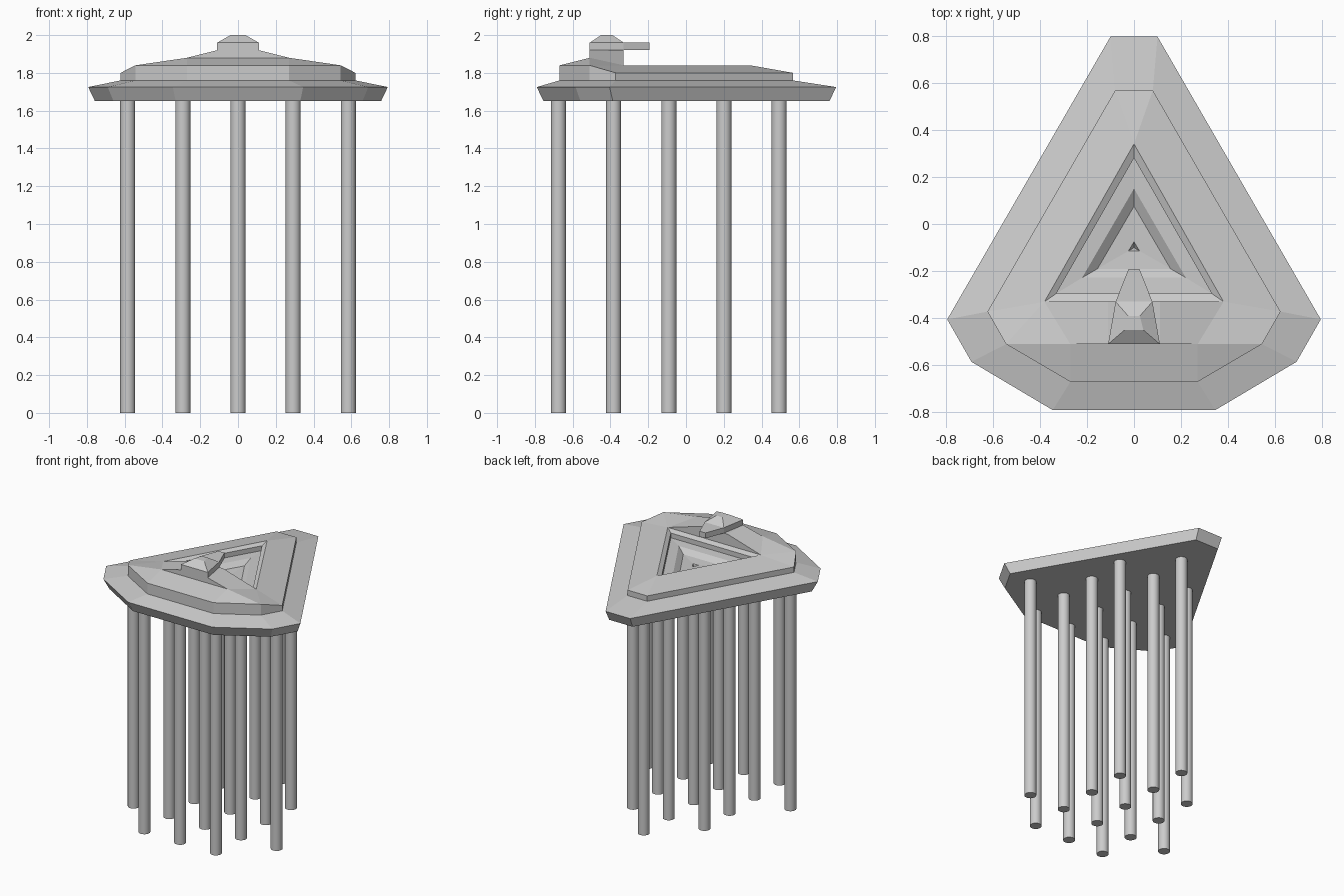
import bpy, bmesh, math

if "Cube" in bpy.data.objects:
    bpy.data.objects.remove(bpy.data.objects["Cube"])


def finish(name, bm):
    bmesh.ops.recalc_face_normals(bm, faces=bm.faces)
    me = bpy.data.meshes.new(name)
    bm.to_mesh(me)
    bm.free()
    ob = bpy.data.objects.new(name, me)
    bpy.context.collection.objects.link(ob)
    return ob


def verts(bm, pts):
    return [bm.verts.new(p) for p in pts]


def bridge(bm, r1, r2):
    for i in range(len(r1) - 1):
        bm.faces.new((r1[i], r1[i + 1], r2[i + 1], r2[i]))


def mirror_x(bm):
    bmesh.ops.mirror(bm, geom=bm.verts[:] + bm.edges[:] + bm.faces[:],
                     axis='X', merge_dist=0.0005)
    bmesh.ops.remove_doubles(bm, verts=bm.verts, dist=0.0005)


# Platform: right half lofted from the underside upward, then mirrored
bm = bmesh.new()
outer = [(0, .795), (.10, .795), (.793, -.405), (.69, -.585), (.345, -.79), (0, -.79)]
inner = [(0, .567), (.08, .567), (.622, -.372), (.543, -.51), (.27, -.67), (0, -.67)]
bottom = verts(bm, [(x * .955, y * .955, 1.65) for x, y in outer])
rim = verts(bm, [(x, y, 1.725) for x, y in outer])
ledge = verts(bm, [(x, y, 1.76) for x, y in inner])
wall = verts(bm, [(x, y, z) for (x, y), z in zip(inner, (1.8, 1.8, 1.8, 1.84, 1.84, 1.84))])
bm.faces.new(bottom)
bridge(bm, bottom, rim)
bridge(bm, rim, ledge)
bridge(bm, ledge, wall)

# Sloping deck and the raised front ridge
m0, a, b, c, d, m1 = wall
R = verts(bm, [(0, .34, 1.84), (.38, -.33, 1.84), (0, -.33, 1.84)])
F, F0 = verts(bm, [(.27, -.51, 1.88), (0, -.51, 1.88)])
T = verts(bm, [(0, -.51, 1.92), (.11, -.51, 1.92), (.11, -.33, 1.92), (0, -.33, 1.92)])
for f in [(m0, a, R[0]), (a, b, R[1], R[0]), (b, c, R[1]), (c, F, R[1]),
          (c, d, F), (d, m1, F0, F), (F, T[1], T[2], R[1]),
          (F, F0, T[0], T[1]), (R[1], T[2], T[3], R[2]), T]:
    bm.faces.new(f)

# Nested triangular pit: apex y, corner x, base y, height
ring = R
for ya, xc, yb, z in [(.28, .33, -.295, 1.825), (.28, .33, -.295, 1.79),
                      (.15, .22, -.228, 1.785), (.075, .155, -.19, 1.755),
                      (-.075, .024, -.115, 1.75)]:
    nxt = verts(bm, [(0, ya, z), (xc, yb, z), (0, yb, z)])
    bridge(bm, ring, nxt)
    ring = nxt
tip = bm.verts.new((0, -.1, 1.72))
bm.faces.new((ring[0], ring[1], tip))
bm.faces.new((ring[1], ring[2], tip))
mirror_x(bm)
finish("platform", bm)

# Lookout cabin with a tapering nose over the pit
bm = bmesh.new()
plan = [(0, -.51), (.11, -.51), (.078, -.33), (0, -.33)]
low = verts(bm, [(x, y, 1.92) for x, y in plan])
mid = verts(bm, [(x, y, 1.96) for x, y in plan])
top = verts(bm, [(0, -.45, 2), (.04, -.45, 2), (.025, -.39, 2), (0, -.39, 2)])
bridge(bm, low[:3], mid[:3])
bridge(bm, mid, top)
bm.faces.new(low)
bm.faces.new(top)
tip_low = verts(bm, [(.024, -.192, 1.92), (0, -.192, 1.92)])
tip_top = verts(bm, [(.024, -.192, 1.96), (0, -.192, 1.96)])
bridge(bm, low[2:], tip_low)
bridge(bm, mid[2:], tip_top)
bridge(bm, tip_low, tip_top)
bm.faces.new((low[2], tip_low[0], tip_top[0], mid[2]))
mirror_x(bm)
finish("lookout_cabin", bm)

# Support columns on a square grid, kept within the platform outline
step = .292
for row, half in enumerate((1, 2, 1, 1, 0)):
    for col in range(-half, half + 1):
        bpy.ops.mesh.primitive_cylinder_add(
            vertices=24, radius=.04, depth=1.66,
            location=(col * step, -.675 + row * step, .83))
        bpy.context.object.name = f"column_{row}_{col + half}"
        bpy.ops.object.shade_smooth_by_angle(angle=math.radians(40))
